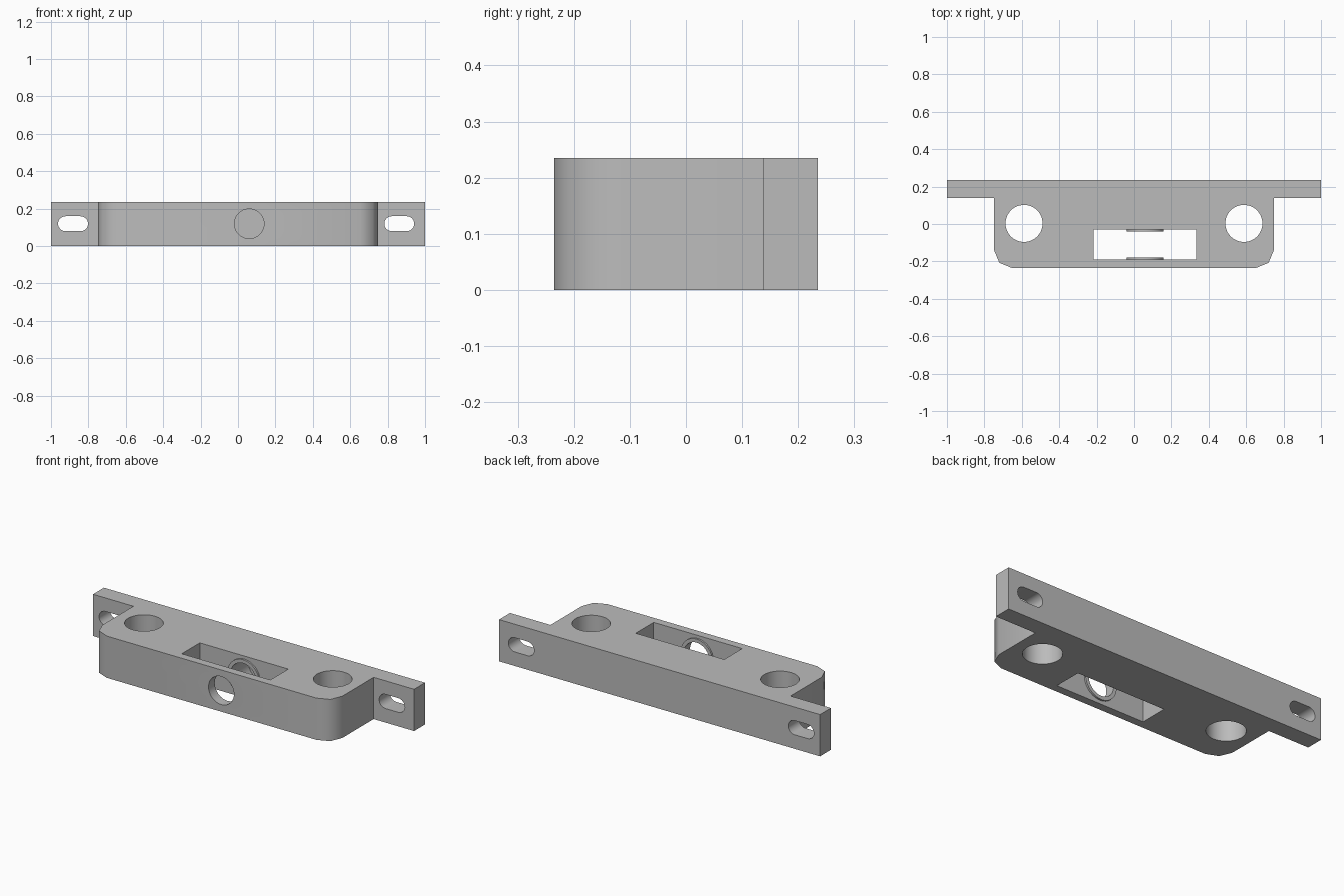
import bpy, bmesh, math
from mathutils import Matrix

if "Cube" in bpy.data.objects:
    bpy.data.objects.remove(bpy.data.objects["Cube"])

HEIGHT = 0.235
MID = 0.119
BORE_X = 0.06

grey = bpy.data.materials.new("plain grey")
grey.use_nodes = True
colour = (0.5, 0.5, 0.5, 1)
grey.diffuse_color = colour
grey.node_tree.nodes["Principled BSDF"].inputs["Base Color"].default_value = colour


def prism(name, outline, low, high, along_y=False):
    """Extrude an outline along z, or an x-z outline along y."""
    bm = bmesh.new()
    face = bm.faces.new([bm.verts.new((a, b, low)) for a, b in outline])
    top = bmesh.ops.extrude_face_region(bm, geom=[face])["geom"]
    moved = [v for v in top if isinstance(v, bmesh.types.BMVert)]
    bmesh.ops.translate(bm, verts=moved, vec=(0, 0, high - low))
    if along_y:
        swap = Matrix(((1, 0, 0), (0, 0, 1), (0, 1, 0))).to_4x4()
        bmesh.ops.transform(bm, matrix=swap, verts=bm.verts)
    bmesh.ops.recalc_face_normals(bm, faces=bm.faces)
    mesh = bpy.data.meshes.new(name)
    bm.to_mesh(mesh)
    bm.free()
    mesh.materials.append(grey)
    obj = bpy.data.objects.new(name, mesh)
    bpy.context.collection.objects.link(obj)
    return obj


def arc(x, y, radius, start, end, steps):
    angles = [math.radians(start + (end - start) * i / steps) for i in range(steps + 1)]
    return [(x + radius * math.cos(a), y + radius * math.sin(a)) for a in angles]


def circle(x, y, radius):
    return arc(x, y, radius, 0, 360, 48)[:-1]


def slot(x, y, radius, half):
    return arc(x + half, y, radius, -90, 90, 16) + arc(x - half, y, radius, 90, 270, 16)


def combine(target, other, operation):
    mod = target.modifiers.new(operation.lower(), "BOOLEAN")
    mod.object, mod.operation, mod.solver = other, operation, "EXACT"
    bpy.context.view_layer.objects.active = target
    bpy.ops.object.modifier_apply(modifier=mod.name)
    bpy.data.objects.remove(other)


# Block with rounded front corners and a long mounting flange behind
outline = [(1, 0.235), (-1, 0.235), (-1, 0.138), (-0.748, 0.138)]
outline += arc(-0.653, -0.14, 0.095, 180, 270, 2)
outline += arc(0.653, -0.14, 0.095, 270, 360, 2)
outline += [(0.748, 0.138), (1, 0.138)]
body = prism("mounting_block", outline, 0, HEIGHT)

# Vertical rod holes
for x in (-0.588, 0.588):
    combine(body, prism("rod_hole", circle(x, 0.003, 0.099), -0.1, 0.4), "DIFFERENCE")

# Flange slots
for x in (-0.882, 0.862):
    combine(body, prism("flange_slot", slot(x, MID, 0.04, 0.04), 0.05, 0.3, True), "DIFFERENCE")

# Rectangular pocket
pocket = [(-0.217, -0.19), (0.334, -0.19), (0.334, -0.03), (-0.217, -0.03)]
combine(body, prism("pocket", pocket, -0.1, 0.4), "DIFFERENCE")

# Thin raised washers on both long pocket walls
for low, high in ((-0.21, -0.18), (-0.04, -0.01)):
    combine(body, prism("washer", circle(BORE_X, MID, 0.099), low, high, True), "UNION")

# Axle bore from the front, ending inside the back wall
combine(body, prism("axle_bore", circle(BORE_X, MID, 0.079), -0.3, 0.12, True), "DIFFERENCE")

bpy.ops.object.select_all(action="DESELECT")
body.select_set(True)
bpy.context.view_layer.objects.active = body
bpy.ops.object.shade_smooth_by_angle(angle=math.radians(46))
